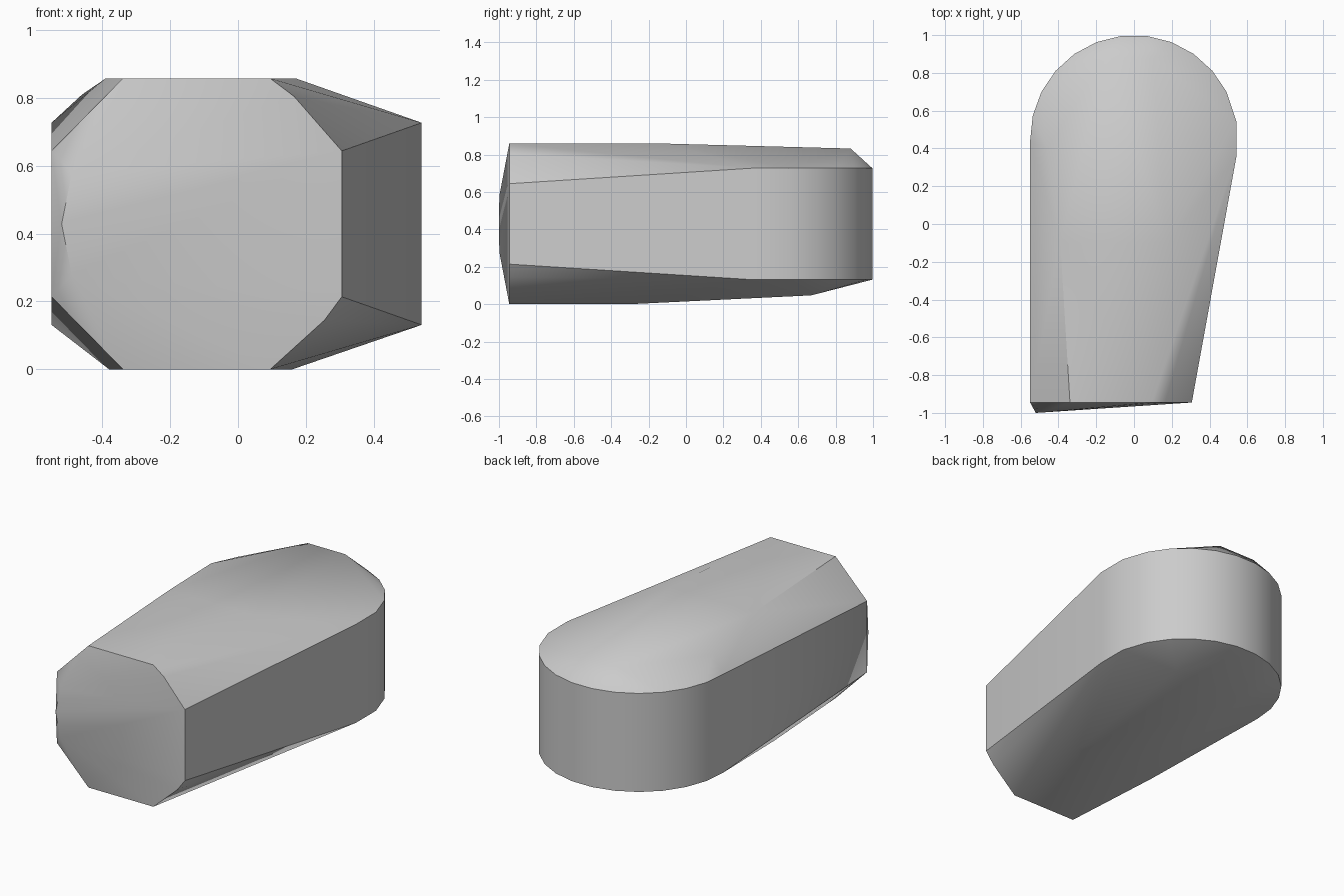
import bpy, bmesh
from math import cos, sin, radians

cube = bpy.data.objects.get("Cube")
if cube:
    bpy.data.objects.remove(cube)

grey = bpy.data.materials.new("plain grey")
grey.use_nodes = True
colour = (0.6, 0.6, 0.6, 1)
grey.diffuse_color = colour
grey.node_tree.nodes["Principled BSDF"].inputs["Base Color"].default_value = colour

MID = 0.429
points = []


def mirrored(x, y, rise):
    """Add a point above and below the middle height."""
    points.extend([(x, y, MID + rise), (x, y, MID - rise)])


# Rounded rear wall
for angle in [-10, 10] + list(range(27, 182, 14)) + [190]:
    a = radians(angle)
    mirrored(0.55 * cos(a), 0.45 + 0.55 * sin(a), 0.298)

# Octagonal front end with softened corners
for side in (-1, 1):
    mirrored(-0.122 + side * 0.428, -0.945, 0.215)
    mirrored(-0.122 + side * 0.217, -0.945, MID)
points += [(0.165, -0.945, 0.805), (0.255, -0.945, 0.145)]

# Shallow bulge on the front
points.append((-0.52, -1.0, MID))
mirrored(-0.49, -0.998, 0.15)

# Flat top and bottom, falling towards the rear
points += [(-0.39, -0.1, 0.858), (0.17, -0.1, 0.858),
           (-0.38, -0.3, 0), (0.16, -0.3, 0)]
points += [(-0.15, 0.88, 0.832), (0.1, 0.88, 0.832), (-0.46, 0.4, 0.81),
           (-0.25, 0.67, 0.047), (0.25, 0.67, 0.047)]

bm = bmesh.new()
for p in points:
    bm.verts.new(p)
hull = bmesh.ops.convex_hull(bm, input=bm.verts)
loose = {g for g in hull["geom_interior"] + hull["geom_unused"]
         if isinstance(g, bmesh.types.BMVert)}
bmesh.ops.delete(bm, geom=list(loose), context="VERTS")
bmesh.ops.dissolve_limit(bm, angle_limit=radians(0.5), verts=bm.verts, edges=bm.edges)
bmesh.ops.recalc_face_normals(bm, faces=bm.faces)
mesh = bpy.data.meshes.new("rounded_block")
bm.to_mesh(mesh)
bm.free()
mesh.materials.append(grey)

block = bpy.data.objects.new("rounded_block", mesh)
bpy.context.collection.objects.link(block)
bpy.ops.object.select_all(action="DESELECT")
block.select_set(True)
bpy.context.view_layer.objects.active = block
bpy.ops.object.shade_smooth_by_angle(angle=radians(35))
